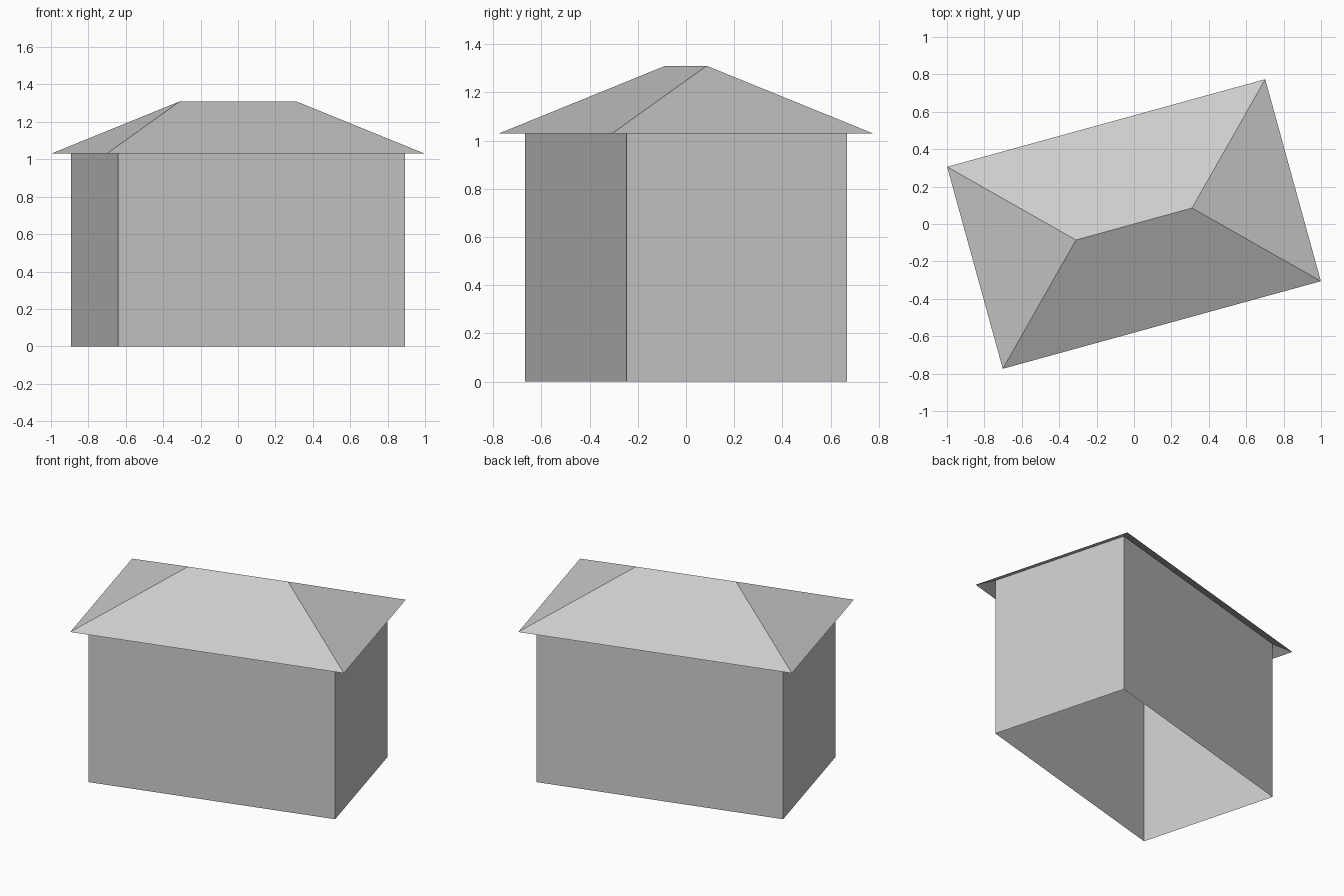
import bpy
import bmesh
import math

if "Cube" in bpy.data.objects:
    bpy.data.objects.remove(bpy.data.objects["Cube"])

ANGLE = math.radians(15.4)   # plan rotation of the whole house
EAVE, RIDGE = 1.03, 1.31     # roof heights
ROOF_X, ROOF_Y = 0.882, 0.56
WALL_X, WALL_Y = 0.795, 0.474
SLOPE = (RIDGE - EAVE) / ROOF_Y
WALL_TOP = EAVE + SLOPE * (ROOF_Y - WALL_Y)   # walls meet the roof underside

grey = bpy.data.materials.new("plain_grey")
grey.diffuse_color = (0.604, 0.604, 0.604, 1)
grey.use_nodes = True
grey.node_tree.nodes["Principled BSDF"].inputs["Base Color"].default_value = grey.diffuse_color


def rectangle(bm, hx, hy, z):
    return [bm.verts.new((sx * hx, sy * hy, z))
            for sx, sy in ((-1, -1), (1, -1), (1, 1), (-1, 1))]


def finish(bm, name):
    mesh = bpy.data.meshes.new(name)
    bm.to_mesh(mesh)
    bm.free()
    mesh.materials.append(grey)
    obj = bpy.data.objects.new(name, mesh)
    obj.rotation_euler.z = ANGLE
    bpy.context.collection.objects.link(obj)


# Walls: open at the bottom and under the roof
bm = bmesh.new()
low = rectangle(bm, WALL_X, WALL_Y, 0)
high = rectangle(bm, WALL_X, WALL_Y, WALL_TOP)
for i in range(4):
    j = (i + 1) % 4
    bm.faces.new((low[i], low[j], high[j], high[i]))
finish(bm, "walls")

# Hipped roof: a thin shell with a short ridge and overhanging eaves
bm = bmesh.new()
a, b, c, d = rectangle(bm, ROOF_X, ROOF_Y, EAVE)
left, right = [bm.verts.new((s * (ROOF_X - ROOF_Y), 0, RIDGE)) for s in (-1, 1)]
for face in ((a, b, right, left), (b, c, right), (c, d, left, right), (d, a, left)):
    bm.faces.new(face)
finish(bm, "hipped_roof")
